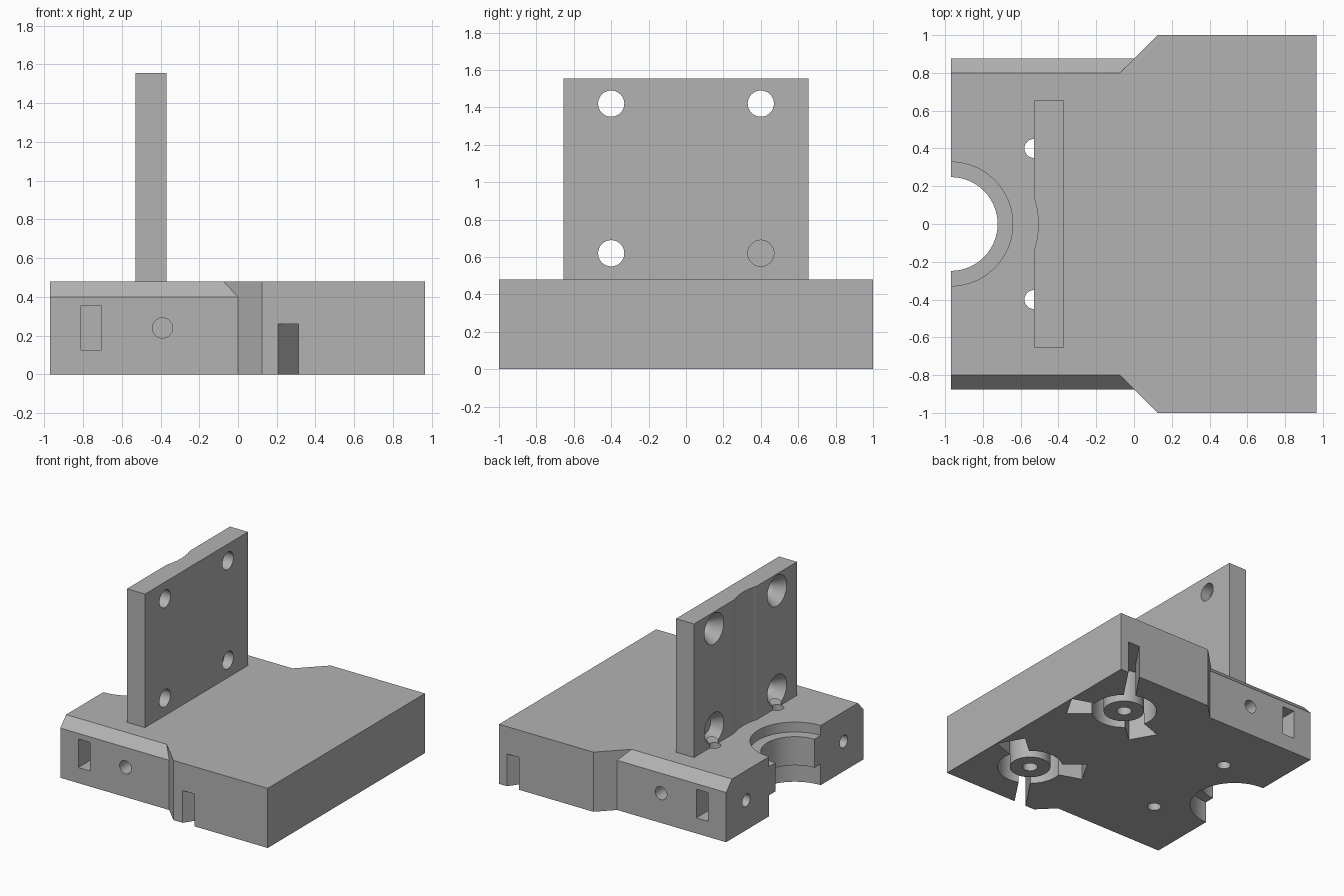
import bpy, bmesh, math
from mathutils import Vector, Matrix

cube = bpy.data.objects.get("Cube")
if cube:
    bpy.data.objects.remove(cube, do_unlink=True)

grey = bpy.data.materials.new("plain grey")
grey.use_nodes = True
COLOR = (0.45, 0.45, 0.45, 1)
grey.diffuse_color = COLOR
grey.node_tree.nodes["Principled BSDF"].inputs["Base Color"].default_value = COLOR


def finish(name, bm):
    bmesh.ops.recalc_face_normals(bm, faces=bm.faces)
    me = bpy.data.meshes.new(name)
    bm.to_mesh(me)
    bm.free()
    me.materials.append(grey)
    ob = bpy.data.objects.new(name, me)
    bpy.context.collection.objects.link(ob)
    return ob


def prism(name, points, offset):
    """Extrude a planar outline of 3D points along an offset."""
    bm = bmesh.new()
    face = bm.faces.new([bm.verts.new(p) for p in points])
    ext = bmesh.ops.extrude_face_region(bm, geom=[face])
    verts = [v for v in ext["geom"] if isinstance(v, bmesh.types.BMVert)]
    bmesh.ops.translate(bm, verts=verts, vec=Vector(offset))
    return finish(name, bm)


def box(name, x0, x1, y0, y1, z0, z1):
    return prism(name, [(x0, y0, z0), (x1, y0, z0), (x1, y1, z0), (x0, y1, z0)], (0, 0, z1 - z0))


def rod(name, start, end, r1, r2=None, sides=48):
    """Cylinder or cone between two points."""
    a, b = Vector(start), Vector(end)
    turn = (b - a).to_track_quat("Z", "Y").to_matrix().to_4x4()
    bm = bmesh.new()
    bmesh.ops.create_cone(bm, cap_ends=True, segments=sides, radius1=r1,
                          radius2=r1 if r2 is None else r2, depth=(b - a).length,
                          matrix=Matrix.Translation((a + b) / 2) @ turn)
    return finish(name, bm)


def combine(target, tool, operation="DIFFERENCE"):
    mod = target.modifiers.new("bool", "BOOLEAN")
    mod.operation, mod.solver, mod.object = operation, "EXACT", tool
    bpy.context.view_layer.objects.active = target
    bpy.ops.object.modifier_apply(modifier=mod.name)
    bpy.data.objects.remove(tool, do_unlink=True)


H, END = 0.48, -0.97

# Base: wide rear block with angled shoulders joined to a chamfered front bar
base = prism("base", [(-0.075, -0.8, 0), (0.125, -1, 0), (0.965, -1, 0),
                      (0.965, 1, 0), (0.125, 1, 0), (-0.075, 0.8, 0)], (0, 0, H))
bar = prism("bar", [(END, -0.875, 0), (END, 0.875, 0), (END, 0.875, 0.4),
                    (END, 0.8, H), (END, -0.8, H), (END, -0.875, 0.4)], (1.05, 0, 0))
combine(base, bar, "UNION")

# Stepped half-round clamp seat
for r, z0, z1 in [(0.328, 0.4, 0.6), (0.248, 0.1, 0.45), (0.328, -0.1, 0.17)]:
    combine(base, rod("cut", (END, 0, z0), (END, 0, z1), r, sides=96))

# Upright mounting plate
plate = box("mounting_plate", -0.53, -0.37, -0.655, 0.655, H, 1.555)
combine(plate, rod("cut", (END, 0, 0.4), (END, 0, 1.7), 0.463, sides=128))

for s in (-1, 1):
    # Countersunk plate holes
    for z in (0.62, 1.42):
        y = s * 0.4
        combine(plate, rod("cut", (-0.7, y, z), (-0.2, y, z), 0.07))
        combine(plate, rod("cut", (-0.54, y, z), (-0.45, y, z), 0.13, 0.07))
    # Vertical screw holes at the foot of the plate
    for part in (base, plate):
        combine(part, rod("cut", (-0.53, s * 0.4, -0.1), (-0.53, s * 0.4, 0.56), 0.05))
    # Clamp bolt holes, nut slots and cross holes
    combine(base, rod("cut", (END - 0.1, s * 0.62, 0.24), (-0.55, s * 0.62, 0.24), 0.05))
    y0, y1 = sorted((s * 0.5, s * 1.1))
    combine(base, box("cut", -0.81, -0.705, y0, y1, 0.125, 0.356))
    combine(base, rod("cut", (-0.39, s * 1.1, 0.24), (-0.39, s * 0.5, 0.24), 0.052))

# Round underside pockets with flared arms, an exit slot and a hollow post
DEPTH = 0.26
for s in (-1, 1):
    cx, cy = 0.55, s * 0.54
    combine(base, rod("cut", (cx, cy, -0.1), (cx, cy, DEPTH), 0.24, sides=64))
    for deg in (-30, -150):
        turn = Matrix.Rotation(math.radians(deg * s), 3, "Z")
        outline = [(0.1, -0.05, 0), (0.41, -0.11, 0), (0.41, 0.11, 0), (0.1, 0.05, 0)]
        pts = [turn @ Vector(p) + Vector((cx, cy, -0.1)) for p in outline]
        combine(base, prism("cut", pts, (0, 0, DEPTH + 0.1)))
    ex = cx + s * 0.29
    pts = [(cx + s * 0.06 - 0.053, cy + s * 0.12, -0.1), (cx + s * 0.06 + 0.053, cy + s * 0.12, -0.1),
           (ex + 0.053, s, -0.1), (ex + 0.053, s * 1.1, -0.1),
           (ex - 0.053, s * 1.1, -0.1), (ex - 0.053, s, -0.1)]
    combine(base, prism("cut", pts, (0, 0, DEPTH + 0.1)))
    post = rod("pocket_post", (cx, cy, 0), (cx, cy, DEPTH + 0.02), 0.15)
    combine(post, rod("cut", (cx, cy, -0.1), (cx, cy, 0.22), 0.055))

# Smooth the round walls, keep the edges crisp
for ob in bpy.context.scene.objects:
    if ob.type == "MESH":
        bpy.ops.object.select_all(action="DESELECT")
        ob.select_set(True)
        bpy.context.view_layer.objects.active = ob
        bpy.ops.object.shade_smooth_by_angle(angle=math.radians(25))
